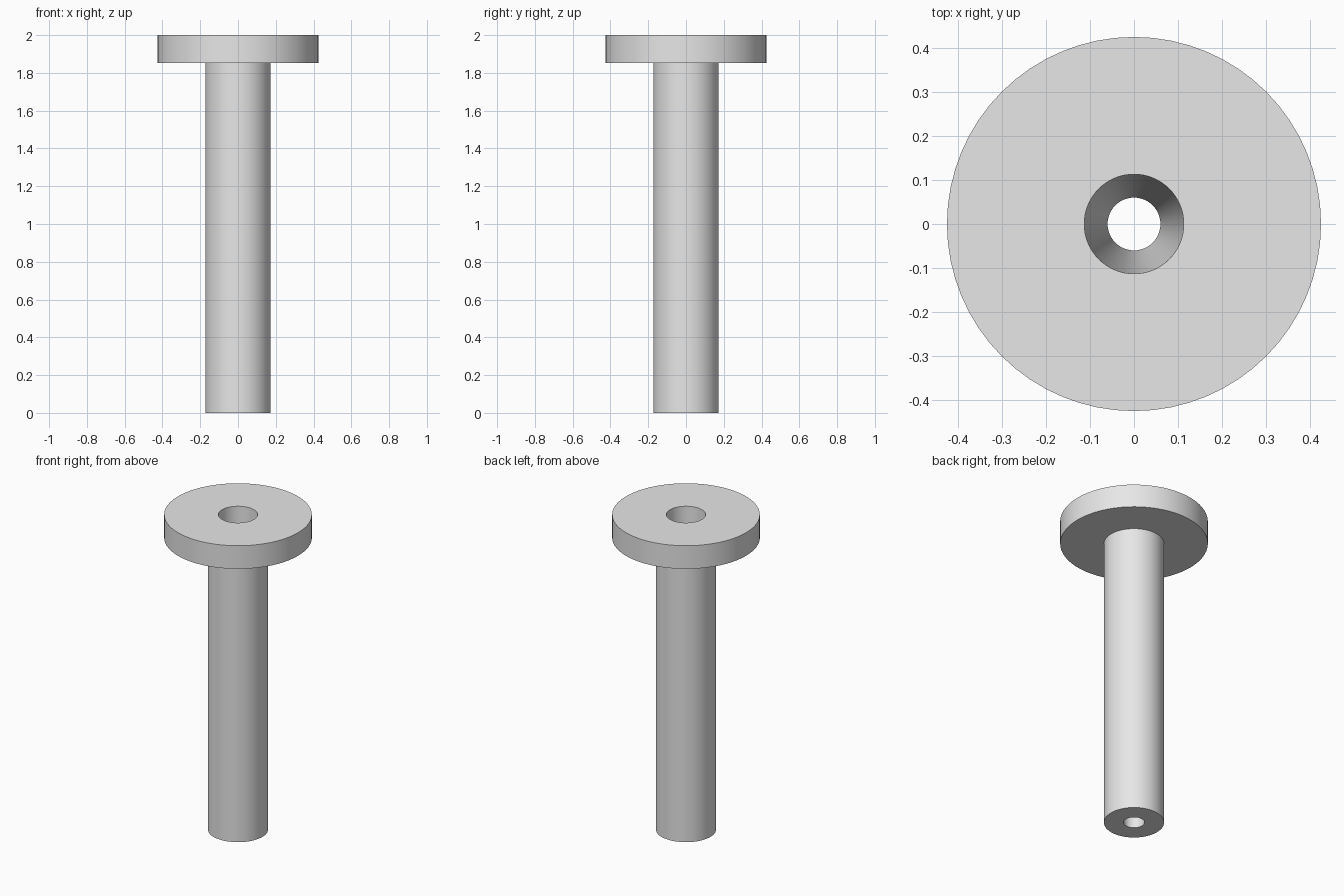
import bpy
import bmesh
from math import radians

cube = bpy.data.objects.get("Cube")
if cube:
    bpy.data.objects.remove(cube, do_unlink=True)

SEGMENTS = 64
HEIGHT = 2.0
HEAD_RADIUS, HEAD_BOTTOM = 0.425, 1.853
SHAFT_RADIUS = 0.173
BORE_TOP, BORE_BOTTOM = 0.113, 0.06

# Plain light grey metal
grey = bpy.data.materials.new("light_grey")
grey.use_nodes = True
colour = (0.8, 0.8, 0.8, 1.0)
grey.diffuse_color = colour
grey.node_tree.nodes["Principled BSDF"].inputs["Base Color"].default_value = colour


def lathe(name, profile, material):
    """Revolve a closed (radius, height) profile around the z axis."""
    bm = bmesh.new()
    verts = [bm.verts.new((r, 0, z)) for r, z in profile]
    edges = [bm.edges.new((a, b)) for a, b in zip(verts, verts[1:] + verts[:1])]
    bmesh.ops.spin(bm, geom=verts + edges, axis=(0, 0, 1), cent=(0, 0, 0),
                   angle=radians(360), steps=SEGMENTS, use_merge=True)
    bmesh.ops.remove_doubles(bm, verts=bm.verts, dist=1e-5)
    bmesh.ops.recalc_face_normals(bm, faces=bm.faces)
    mesh = bpy.data.meshes.new(name)
    bm.to_mesh(mesh)
    bm.free()
    mesh.materials.append(material)
    obj = bpy.data.objects.new(name, mesh)
    bpy.context.collection.objects.link(obj)
    bpy.ops.object.select_all(action="DESELECT")
    obj.select_set(True)
    bpy.context.view_layer.objects.active = obj
    bpy.ops.object.shade_smooth_by_angle(angle=radians(30))
    return obj


# Flanged sleeve: flat disc head, straight shaft and a tapered through bore
lathe("flanged_sleeve", [
    (BORE_BOTTOM, 0),
    (SHAFT_RADIUS, 0),
    (SHAFT_RADIUS, HEAD_BOTTOM),
    (HEAD_RADIUS, HEAD_BOTTOM),
    (HEAD_RADIUS, HEIGHT),
    (BORE_TOP, HEIGHT),
], grey)
